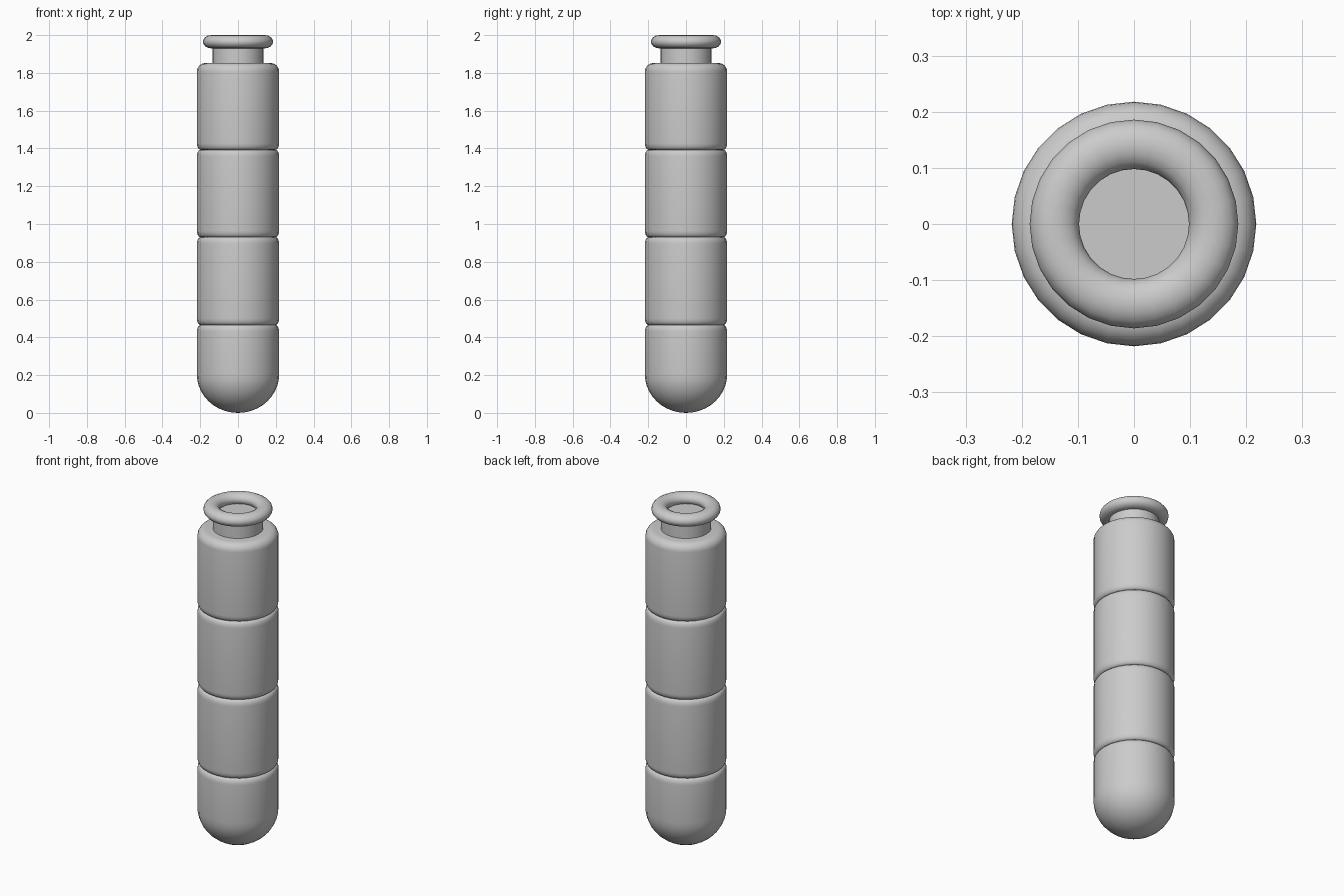
import bpy, math

if "Cube" in bpy.data.objects:
    bpy.data.objects.remove(bpy.data.objects["Cube"])

SIDES = 28
R = 0.218


def lathe(name, profile, closed=False, angle=40):
    """Spin (radius, z) points around z; radius 0 makes a pole."""
    verts, rings, faces = [], [], []
    for r, z in profile:
        n = 1 if r < 1e-6 else SIDES
        rings.append([len(verts) + i for i in range(n)])
        for i in range(n):
            a = 2 * math.pi * i / SIDES
            verts.append((r * math.cos(a), r * math.sin(a), z))
    pairs = list(zip(rings, rings[1:]))
    if closed:
        pairs.append((rings[-1], rings[0]))
    for lo, hi in pairs:
        for i in range(SIDES):
            j = (i + 1) % SIDES
            quad = [lo[i % len(lo)], lo[j % len(lo)], hi[j % len(hi)], hi[i % len(hi)]]
            faces.append(list(dict.fromkeys(quad)))
    mesh = bpy.data.meshes.new(name)
    mesh.from_pydata(verts, [], faces)
    obj = bpy.data.objects.new(name, mesh)
    bpy.context.collection.objects.link(obj)
    bpy.context.view_layer.objects.active = obj
    obj.select_set(True)
    bpy.ops.object.shade_smooth_by_angle(angle=math.radians(angle))
    obj.select_set(False)
    return obj


def arc(cr, cz, rr, rz, a0, a1, steps):
    """Elliptical arc of profile points, angles in degrees."""
    pts = []
    for k in range(steps + 1):
        a = math.radians(a0 + (a1 - a0) * k / steps)
        pts.append((max(0, cr + rr * math.cos(a)), cz + rz * math.sin(a)))
    return pts


# Body: domed bottom, three grooves, rounded shoulder
body = arc(0, 0.205, R, 0.205, -90, 0, 10)
for z in (0.465, 0.93, 1.393):
    body += arc(R - 0.02, z - 0.035, 0.02, 0.035, 0, 75, 4)
    body.append((R - 0.021, z))
    body += arc(R - 0.02, z + 0.035, 0.02, 0.035, -75, 0, 4)
body += arc(R - 0.045, 1.807, 0.045, 0.045, 0, 90, 6)
body.append((0, 1.852))
lathe("tube_body", body)

# Neck plug, its flat top shows inside the rim
lathe("neck", [(0, 1.85), (0.135, 1.85), (0.135, 1.945), (0, 1.945)])

# Rolled rim
rim = arc(0.142, 1.965, 0.044, 0.035, 0, 360, 16)[:-1]
lathe("rim", rim, closed=True)
